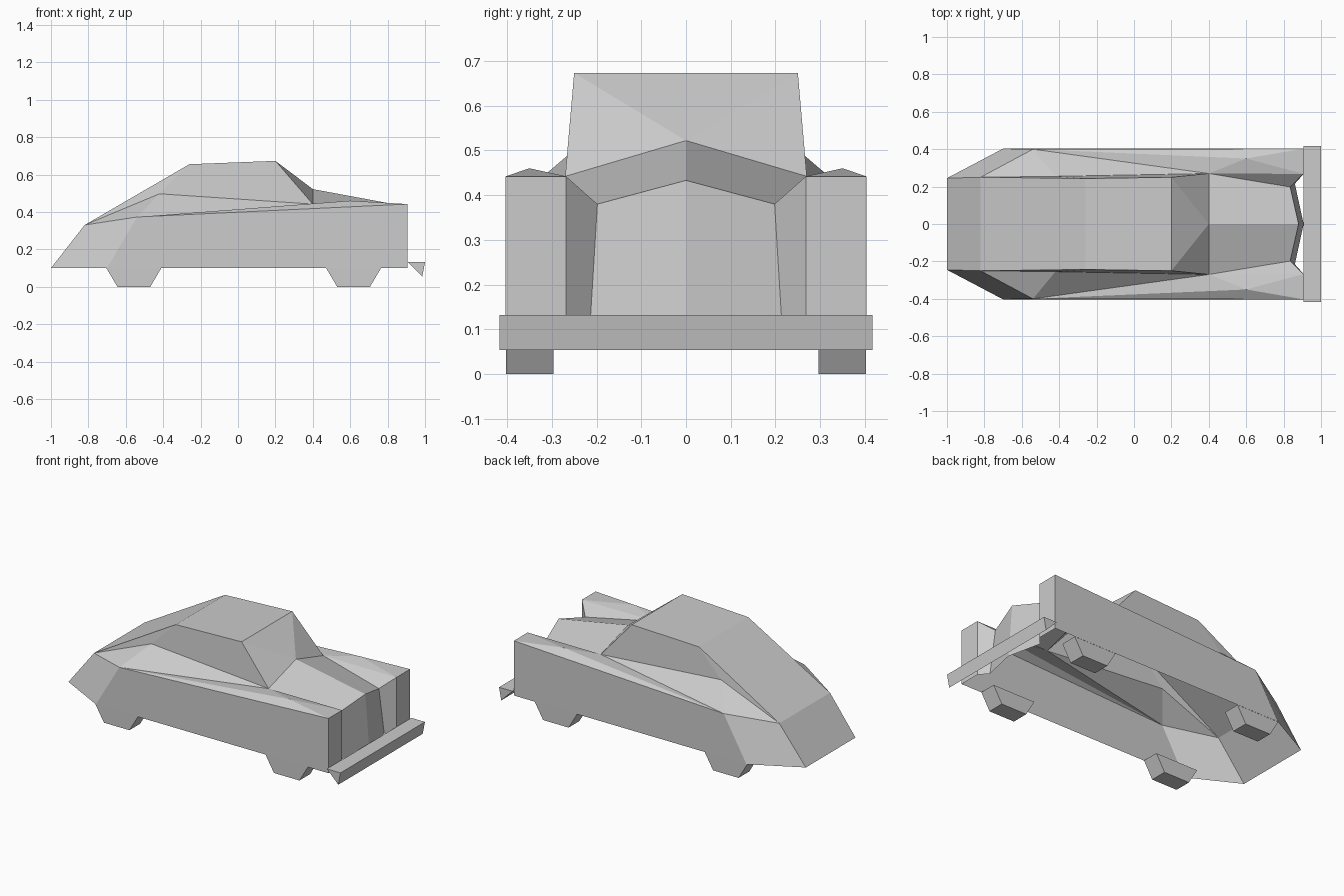
import bpy
import bmesh

if "Cube" in bpy.data.objects:
    bpy.data.objects.remove(bpy.data.objects["Cube"], do_unlink=True)

grey = bpy.data.materials.new("plain grey")
grey.use_nodes = True
grey.diffuse_color = (0.6, 0.6, 0.6, 1)
grey.node_tree.nodes["Principled BSDF"].inputs["Base Color"].default_value = (0.6, 0.6, 0.6, 1)


def add_object(name, bm):
    bmesh.ops.recalc_face_normals(bm, faces=bm.faces)
    mesh = bpy.data.meshes.new(name)
    bm.to_mesh(mesh)
    bm.free()
    mesh.materials.append(grey)
    obj = bpy.data.objects.new(name, mesh)
    bpy.context.collection.objects.link(obj)
    return obj


def prism(name, profile, y_from, y_to):
    """Extrude an x-z outline along y."""
    bm = bmesh.new()
    face = bm.faces.new([bm.verts.new((x, y_from, z)) for x, z in profile])
    grown = bmesh.ops.extrude_face_region(bm, geom=[face])["geom"]
    verts = [v for v in grown if isinstance(v, bmesh.types.BMVert)]
    bmesh.ops.translate(bm, verts=verts, vec=(0, y_to - y_from, 0))
    return add_object(name, bm)


# Body corners on one side; those at y = 0 lie on the centre line
corners = {
    "tail": (-1, 0.245, 0.1), "deck": (-0.82, 0.25, 0.33),
    "roof_back": (-0.26, 0.243, 0.655), "roof_front": (0.2, 0.25, 0.673),
    "pillar": (0.4, 0.27, 0.442), "quarter": (-0.42, 0.255, 0.497),
    "shoulder": (-0.54, 0.4, 0.373), "sill_back": (-0.7, 0.403, 0.1),
    "sill_front": (0.907, 0.403, 0.1), "wing_tip": (0.907, 0.403, 0.442),
    "wing_peak": (0.6, 0.35, 0.46), "wing_inner": (0.907, 0.268, 0.442),
    "wing_base": (0.907, 0.268, 0.1), "grille_top": (0.835, 0.198, 0.38),
    "grille_base": (0.86, 0.215, 0.1), "cowl": (0.4, 0, 0.522),
    "nose": (0.88, 0, 0.433), "nose_base": (0.907, 0, 0.1),
}

# Panels that are repeated on both sides
side_panels = [
    "tail sill_back shoulder deck",
    "sill_back sill_front wing_tip shoulder",
    "deck shoulder quarter",
    "shoulder pillar quarter",
    "deck quarter roof_back",
    "quarter pillar roof_front roof_back",
    "shoulder wing_tip wing_peak",
    "shoulder wing_peak pillar",
    "wing_peak wing_tip wing_inner",
    "pillar wing_peak wing_inner",
    "pillar wing_inner grille_top",
    "wing_tip sill_front wing_base wing_inner",
    "wing_inner wing_base grille_base grille_top",
    "roof_front pillar cowl",
    "cowl pillar grille_top nose",
    "nose grille_top grille_base nose_base",
]
# Panels that span the full width
wide_panels = [("tail", "deck"), ("deck", "roof_back"), ("roof_back", "roof_front")]

# Body shell, open underneath
bm = bmesh.new()
sides = []
for sign in (1, -1):
    sides.append({n: bm.verts.new((x, sign * y, z)) for n, (x, y, z) in corners.items()})
    for panel in side_panels:
        bm.faces.new([sides[-1][n] for n in panel.split()])
left, right = sides
for a, b in wide_panels:
    bm.faces.new([left[a], left[b], right[b], right[a]])
bm.faces.new([left["roof_front"], right["roof_front"], left["cowl"]])
bmesh.ops.remove_doubles(bm, verts=bm.verts, dist=0.0005)
add_object("body_shell", bm)

# Wheels
for end, x in (("front", 0.618), ("rear", -0.557)):
    outline = [(x - 0.147, 0.1), (x - 0.088, 0), (x + 0.088, 0), (x + 0.147, 0.1)]
    for side, sign in (("left", 1), ("right", -1)):
        prism(f"{end}_wheel_{side}", outline, sign * 0.296, sign * 0.402)

# Bumper
prism("bumper", [(0.907, 0.132), (1, 0.132), (0.985, 0.054)], -0.417, 0.417)
